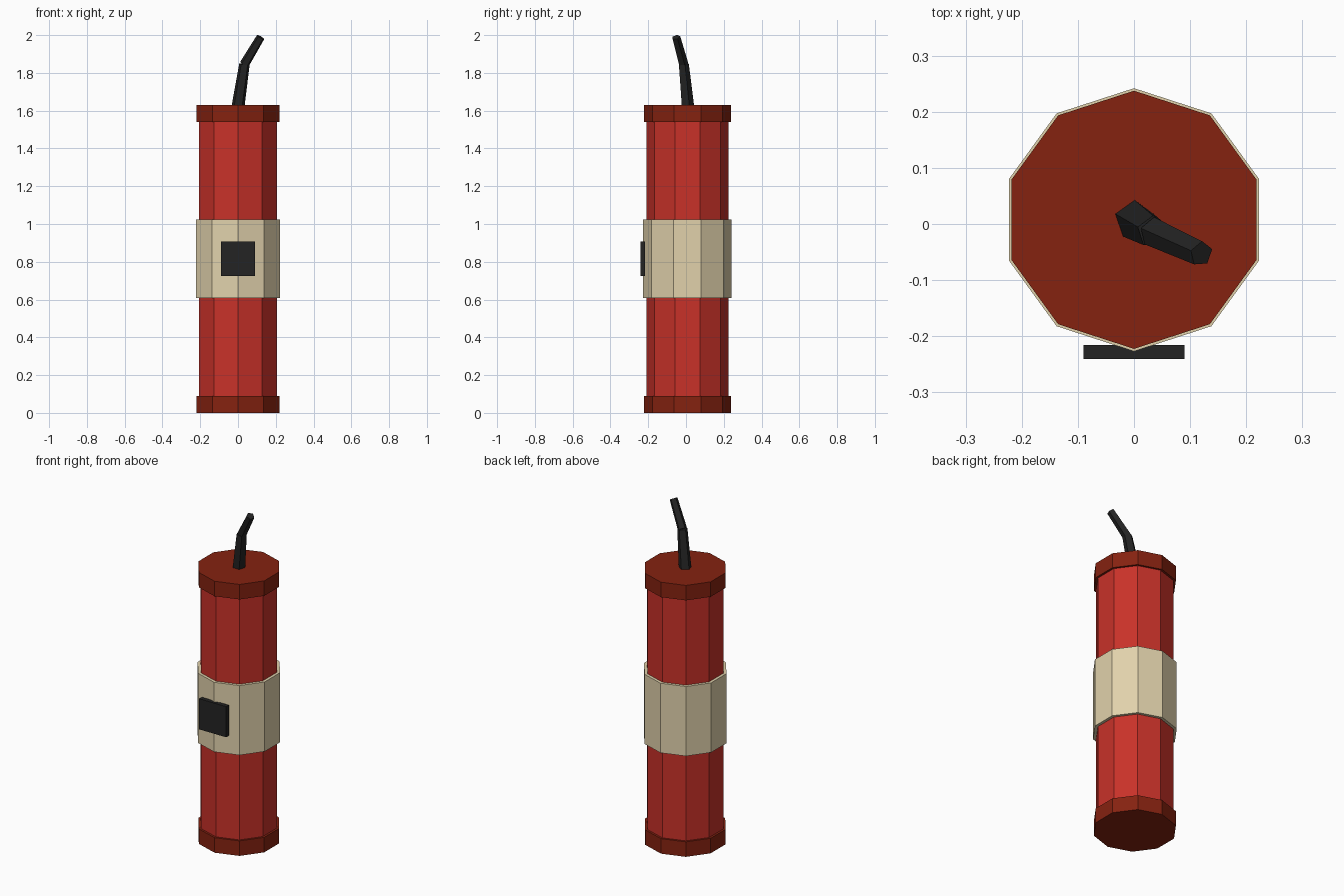
import bpy
import bmesh
import math
from mathutils import Vector

if "Cube" in bpy.data.objects:
    bpy.data.objects.remove(bpy.data.objects["Cube"], do_unlink=True)

CY = 0.0075  # y of the stick's axis


def material(name, rgb):
    mat = bpy.data.materials.new(name)
    mat.use_nodes = True
    mat.diffuse_color = (*rgb, 1)
    bsdf = mat.node_tree.nodes["Principled BSDF"]
    bsdf.inputs["Base Color"].default_value = (*rgb, 1)
    bsdf.inputs["Roughness"].default_value = 0.8
    return mat


red = material("red", (0.58, 0.031, 0.022))
dark_red = material("dark red", (0.235, 0.016, 0.005))
sand = material("sand", (0.75, 0.64, 0.41))
black = material("black", (0.017, 0.017, 0.017))


def finish(name, bm, mat):
    bmesh.ops.recalc_face_normals(bm, faces=bm.faces)
    mesh = bpy.data.meshes.new(name)
    bm.to_mesh(mesh)
    bm.free()
    mesh.materials.append(mat)
    obj = bpy.data.objects.new(name, mesh)
    bpy.context.collection.objects.link(obj)
    return obj


def prism(name, sides, start, end, r1, r2, mat):
    """Flat-sided tapered rod from start to end, one corner towards +y."""
    start, end = Vector(start), Vector(end)
    turn = Vector((0, 0, 1)).rotation_difference(end - start)
    bm = bmesh.new()
    rings = []
    for centre, r in ((start, r1), (end, r2)):
        ring = []
        for i in range(sides):
            a = math.pi / 2 + math.tau * i / sides
            corner = Vector((r * math.cos(a), r * math.sin(a), 0))
            ring.append(bm.verts.new(centre + turn @ corner))
        rings.append(ring)
        bm.faces.new(ring)
    low, high = rings
    for i in range(sides):
        j = (i + 1) % sides
        bm.faces.new((low[i], low[j], high[j], high[i]))
    return finish(name, bm, mat)


# Stick: body, end caps and wrapped band
for name, z1, z2, r, mat in (
    ("body", 0.04, 1.59, 0.217, red),
    ("bottom_cap", 0, 0.09, 0.23, dark_red),
    ("top_cap", 1.54, 1.63, 0.23, dark_red),
    ("band", 0.607, 1.025, 0.2345, sand),
):
    prism(name, 10, (0, CY, z1), (0, CY, z2), r, r, mat)

# Bent fuse
bend = (0.034, -0.014, 1.845)
prism("fuse_lower", 5, (0, CY, 1.62), bend, 0.036, 0.029, black)
prism("fuse_upper", 5, bend, (0.12, -0.053, 1.989), 0.027, 0.023, black)

# Front plate
bm = bmesh.new()
bmesh.ops.create_cube(bm, size=1)
bmesh.ops.scale(bm, vec=(0.18, 0.025, 0.184), verts=bm.verts)
bmesh.ops.translate(bm, vec=(0, -0.2285, 0.816), verts=bm.verts)
finish("front_plate", bm, black)
